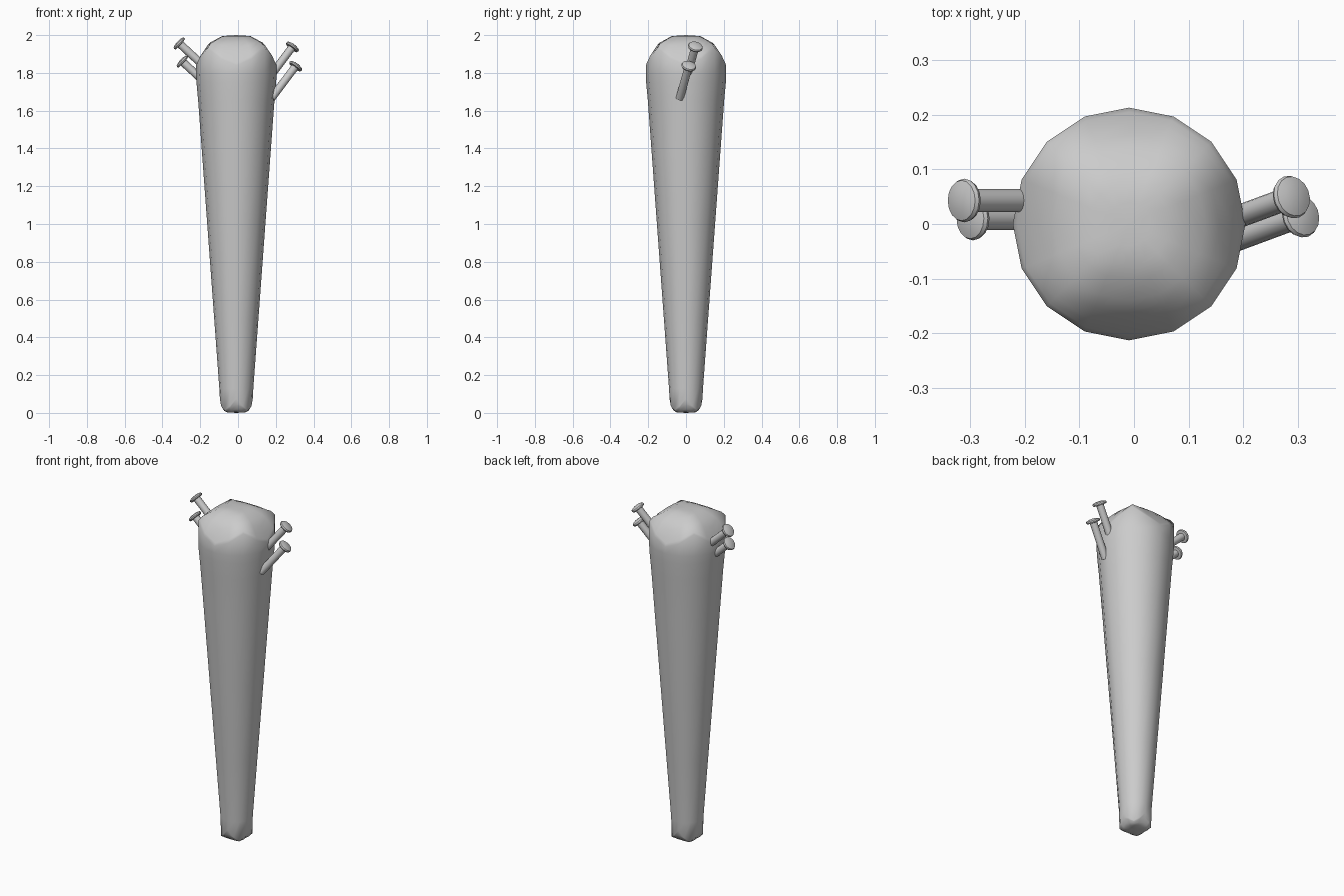
import bpy, bmesh, math
from mathutils import Vector

if "Cube" in bpy.data.objects:
    bpy.data.objects.remove(bpy.data.objects["Cube"])

SIDES = 16


def material(name, colour):
    m = bpy.data.materials.new(name)
    m.use_nodes = True
    m.diffuse_color = colour
    m.node_tree.nodes["Principled BSDF"].inputs["Base Color"].default_value = colour
    return m


grey = material("plain_grey", (0.6, 0.6, 0.6, 1))


def finish(bm, name):
    bmesh.ops.recalc_face_normals(bm, faces=bm.faces)
    mesh = bpy.data.meshes.new(name)
    bm.to_mesh(mesh)
    bm.free()
    mesh.materials.append(grey)
    mesh.shade_smooth()
    obj = bpy.data.objects.new(name, mesh)
    bpy.context.collection.objects.link(obj)
    return obj


def skin(bm, rings, start, end):
    """Join rings of vertices into a closed skin between two poles."""
    verts = [[bm.verts.new(p) for p in ring] for ring in rings]
    first, last = bm.verts.new(start), bm.verts.new(end)
    for i in range(SIDES):
        j = (i + 1) % SIDES
        for a, b in zip(verts, verts[1:]):
            bm.faces.new((a[i], a[j], b[j], b[i]))
        bm.faces.new((first, verts[0][j], verts[0][i]))
        bm.faces.new((last, verts[-1][i], verts[-1][j]))


def circle(radius, height):
    """Ring whose height is a number or a rule of the squarish distance."""
    ring = []
    for i in range(SIDES):
        a = math.tau * i / SIDES
        x, y = radius * math.cos(a), radius * math.sin(a)
        square = (abs(x) ** 10 + abs(y) ** 10) ** 0.1
        ring.append(Vector((x, y, height(square) if callable(height) else height)))
    return ring


def slope(points):
    """Piecewise linear height rule."""
    def rule(d):
        for (d0, z0), (d1, z1) in zip(points, points[1:]):
            if d <= d1:
                return z0 + (z1 - z0) * (d - d0) / (d1 - d0)
        return points[-1][1]
    return rule


# Tapered body: square-domed ends trimmed to a round section
crown = slope([(0, 2), (0.075, 1.995), (0.145, 1.957), (0.19, 1.89), (0.213, 1.84)])
foot = slope([(0, 0), (0.05, 0.003), (0.065, 0.012), (0.08, 0.035), (0.088, 0.08)])
rings = [circle(r, foot) for r in (0.03, 0.055, 0.07, 0.082, 0.087)]
rings += [circle(0.09, 0.13)]
rings += [circle(0.09 + 0.0735 * (z - 0.13), z) for z in (0.5, 1.0, 1.4, 1.65)]
rings += [circle(0.211, 1.75), circle(0.213, 1.8)]
rings += [circle(r, crown) for r in (0.213, 0.205, 0.19, 0.165, 0.14, 0.105, 0.075, 0.04)]
bm = bmesh.new()
skin(bm, rings, (0, 0, 0), (0, 0, 2))
body = finish(bm, "body")
body.location.x = -0.009


# Pins with domed heads, pointing outward from the body
def pin(name, head, direction, length):
    profile = [(0.021, -length), (0.021, -0.012), (0.037, -0.01), (0.04, -0.003),
               (0.037, 0.004), (0.022, 0.009)]
    bm = bmesh.new()
    skin(bm, [circle(r, z) for r, z in profile], (0, 0, -length), (0, 0, 0.011))
    obj = finish(bm, name)
    bpy.context.view_layer.objects.active = obj
    obj.select_set(True)
    bpy.ops.object.shade_smooth_by_angle(angle=math.radians(40))
    obj.select_set(False)
    obj.rotation_euler = Vector(direction).to_track_quat("Z", "Y").to_euler()
    obj.location = head


left_way, right_way = (1, 0.37, 1.33), (-1, 0, 0.92)
pin("left_upper_pin", (0.29, 0.05, 1.94), left_way, 0.22)
pin("left_lower_pin", (0.307, 0.015, 1.838), left_way, 0.22)
pin("right_upper_pin", (-0.313, 0.043, 1.958), right_way, 0.2)
pin("right_lower_pin", (-0.297, 0.01, 1.862), right_way, 0.2)
